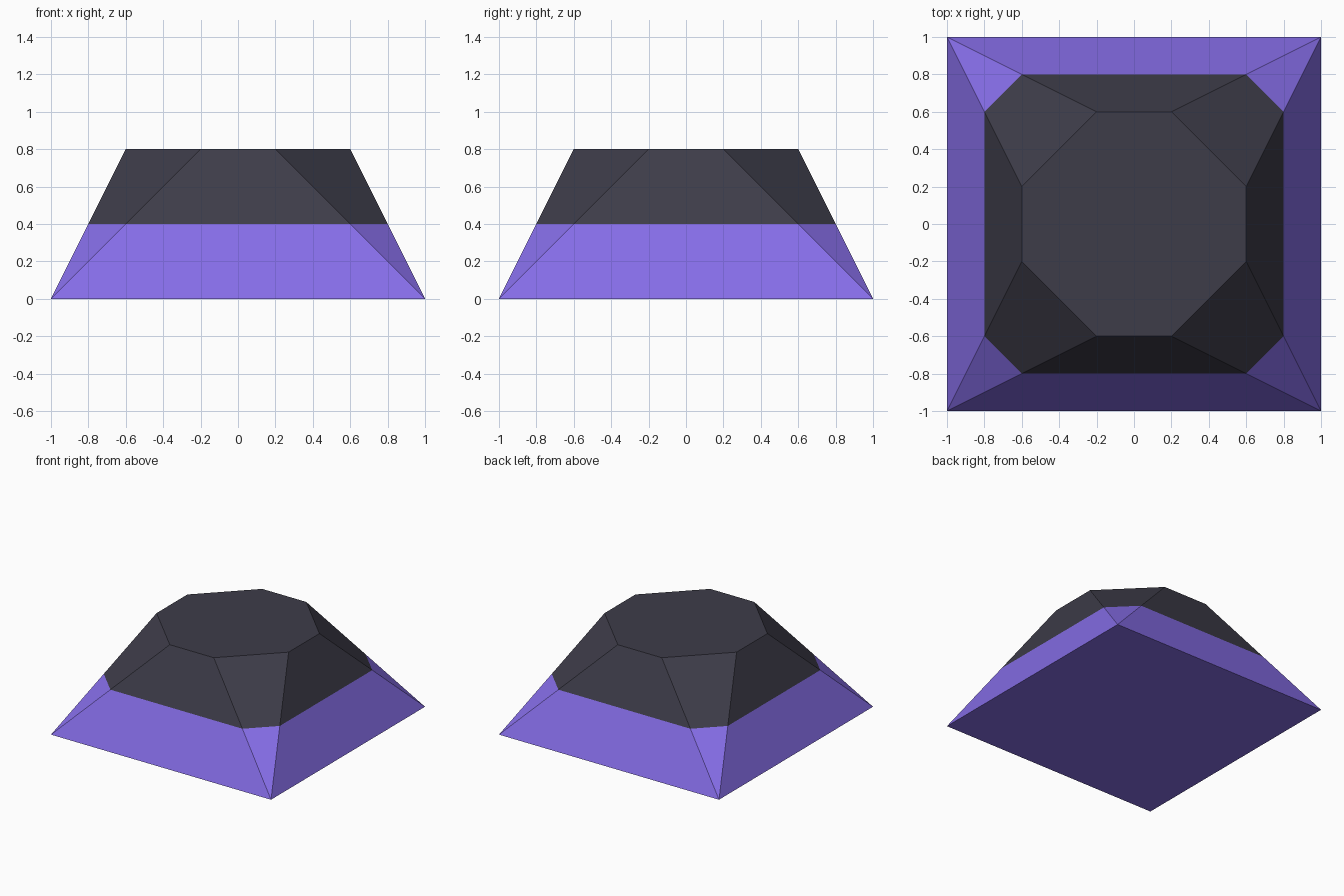
import bpy
import bmesh

default_cube = bpy.data.objects.get("Cube")
if default_cube:
    bpy.data.objects.remove(default_cube, do_unlink=True)


def make_material(name, color):
    mat = bpy.data.materials.new(name)
    mat.use_nodes = True
    mat.diffuse_color = color
    bsdf = next(n for n in mat.node_tree.nodes if n.type == 'BSDF_PRINCIPLED')
    bsdf.inputs["Base Color"].default_value = color
    return mat


purple = make_material("purple", (0.238, 0.153, 0.80, 1))
charcoal = make_material("charcoal", (0.047, 0.045, 0.066, 1))

bm = bmesh.new()


def octagon(long, short, z):
    """Ring of eight vertices, two per corner, counter-clockwise."""
    ring = []
    for sx, sy in ((1, 1), (-1, 1), (-1, -1), (1, -1)):
        pair = [(sx * long, sy * short, z), (sx * short, sy * long, z)]
        if sx * sy < 0:
            pair.reverse()
        ring += [bm.verts.new(p) for p in pair]
    return ring


# Square foot, chamfered middle and flat top
foot = [bm.verts.new((x, y, 0)) for x, y in ((1, 1), (-1, 1), (-1, -1), (1, -1))]
middle = octagon(0.8, 0.6, 0.4)
top = octagon(0.6, 0.2, 0.8)

bm.faces.new(foot[::-1])
bm.faces.new(top)

# Lower slope: a triangle at each corner and a wide panel on each side
for i in range(4):
    j = (i + 1) % 4
    bm.faces.new((foot[i], middle[2 * i + 1], middle[2 * i]))
    bm.faces.new((foot[i], foot[j], middle[2 * j], middle[2 * i + 1]))

# Upper slope: eight panels
for i in range(8):
    j = (i + 1) % 8
    bm.faces.new((middle[i], middle[j], top[j], top[i]))

bmesh.ops.recalc_face_normals(bm, faces=bm.faces[:])

# Charcoal above the middle ring, purple below
for face in bm.faces:
    face.material_index = int(face.calc_center_median().z > 0.4)

mesh = bpy.data.meshes.new("faceted_mound")
bm.to_mesh(mesh)
bm.free()
mesh.materials.append(purple)
mesh.materials.append(charcoal)
mound = bpy.data.objects.new("faceted_mound", mesh)
bpy.context.collection.objects.link(mound)
